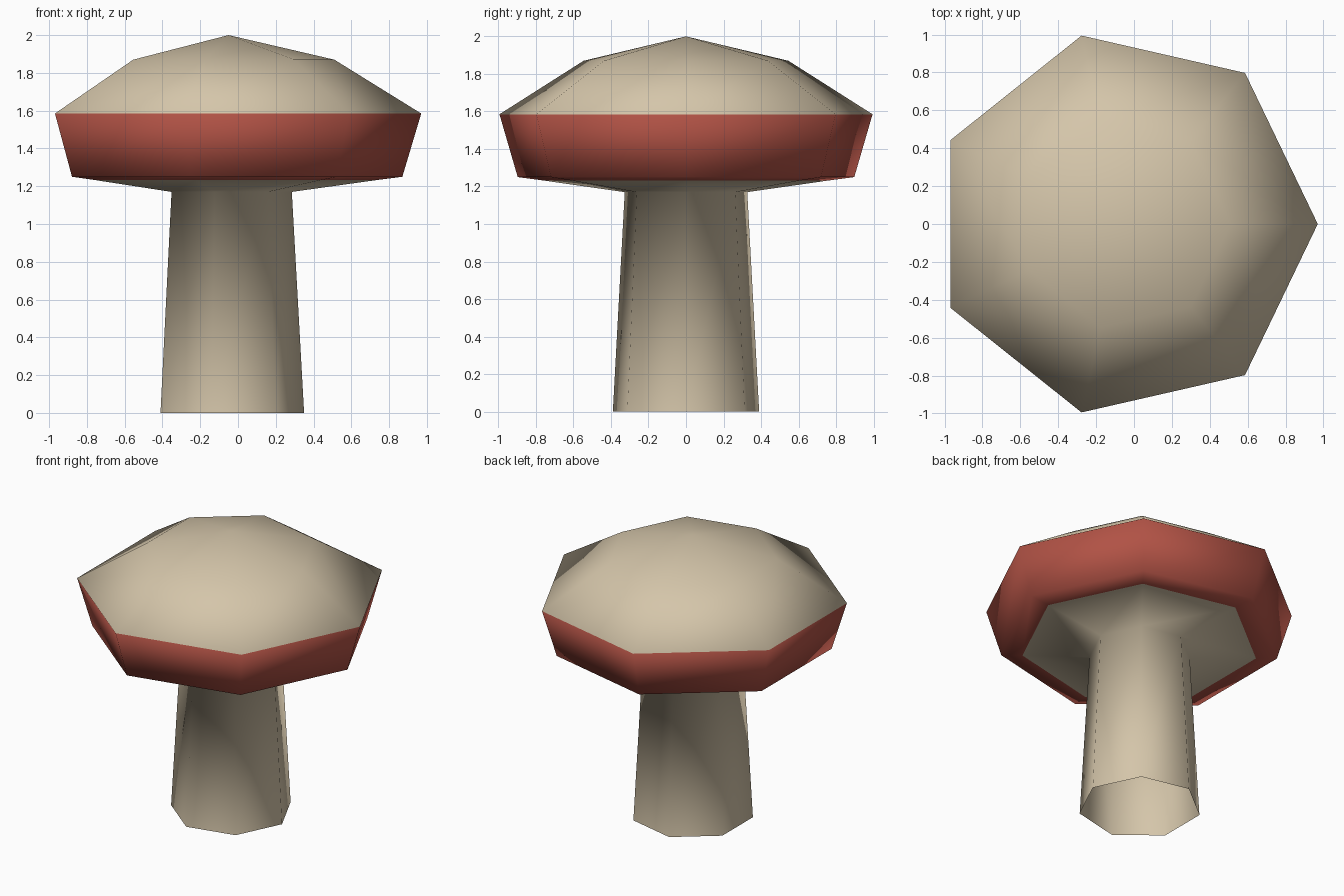
import bpy, bmesh
from math import cos, sin, tau

old = bpy.data.objects.get("Cube")
if old:
    bpy.data.objects.remove(old, do_unlink=True)


def make_material(name, rgb):
    mat = bpy.data.materials.new(name)
    mat.use_nodes = True
    mat.diffuse_color = (*rgb, 1)
    mat.node_tree.nodes["Principled BSDF"].inputs["Base Color"].default_value = (*rgb, 1)
    return mat


SIDES = 7
CENTRE_X = -0.05
BEIGE, RED = 0, 1

# Profile from the open foot upward: radius, height, colour of the band above
profile = [
    (0.40, 0.00, BEIGE),   # stem foot
    (0.335, 1.17, BEIGE),  # stem top, start of the underside
    (0.78, 1.232, RED),    # edge of the gills
    (0.92, 1.25, RED),     # lower edge of the cap
    (1.02, 1.585, BEIGE),  # rim
    (0.56, 1.87, BEIGE),   # shoulder of the dome
]

bm = bmesh.new()
rings = [
    [bm.verts.new((CENTRE_X + r * cos(tau * i / SIDES), r * sin(tau * i / SIDES), z))
     for i in range(SIDES)]
    for r, z, _ in profile
]
tip = bm.verts.new((CENTRE_X, 0, 2))

# Stem and cap bands, one colour each, closed by a fan at the tip
for k, (_, _, colour) in enumerate(profile):
    low = rings[k]
    for i in range(SIDES):
        j = (i + 1) % SIDES
        if k + 1 < len(rings):
            face = bm.faces.new((low[i], low[j], rings[k + 1][j], rings[k + 1][i]))
        else:
            face = bm.faces.new((low[i], low[j], tip))
        face.material_index = colour
        face.smooth = True

mesh = bpy.data.meshes.new("mushroom")
bm.to_mesh(mesh)
bm.free()
mesh.materials.append(make_material("beige flesh", (0.66, 0.56, 0.40)))
mesh.materials.append(make_material("red cap band", (0.44, 0.085, 0.06)))
bpy.context.collection.objects.link(bpy.data.objects.new("mushroom", mesh))
